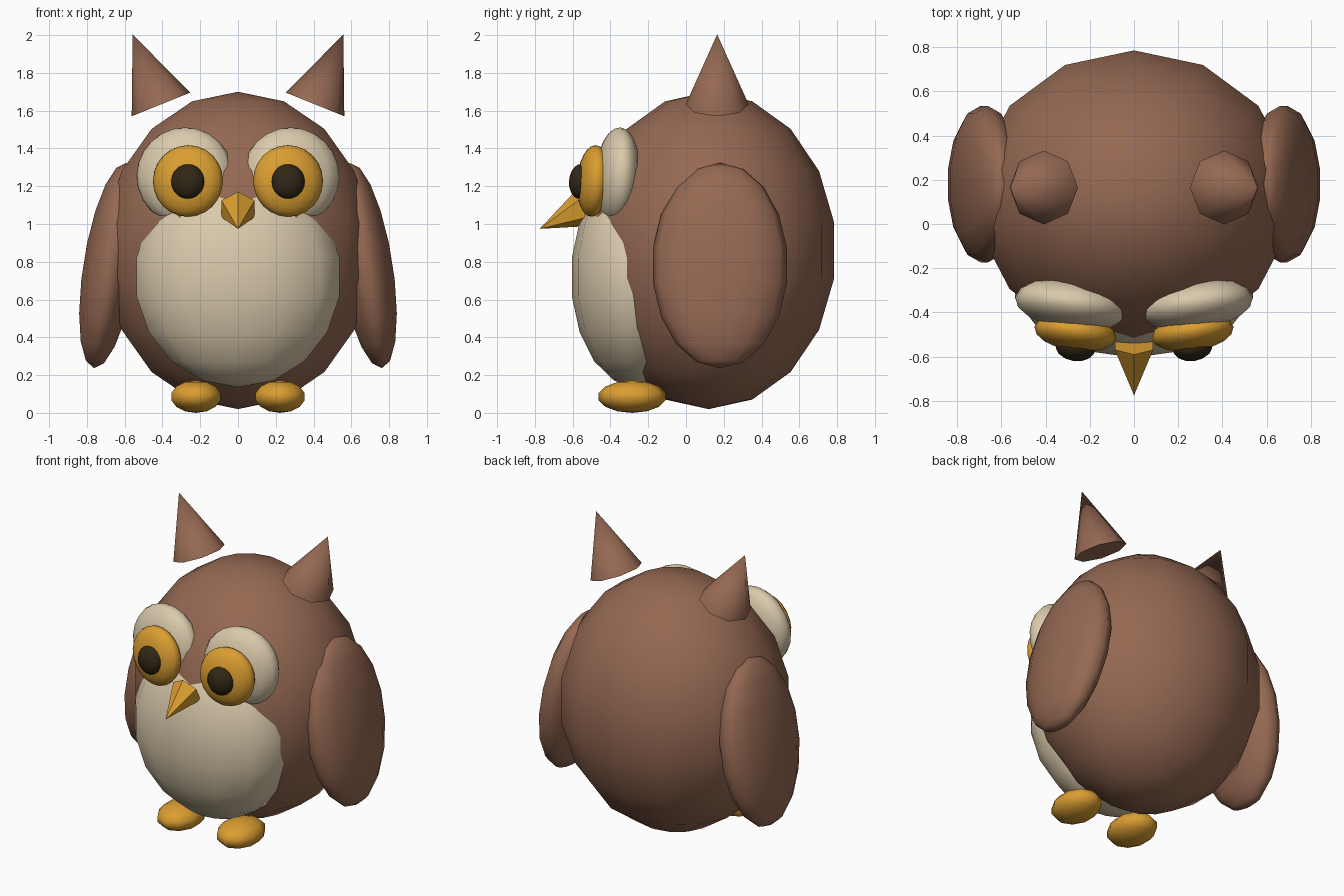
import bpy
import bmesh
from math import radians
from mathutils import Matrix, Euler, Vector

cube = bpy.data.objects.get("Cube")
if cube:
    bpy.data.objects.remove(cube, do_unlink=True)


def material(name, rgb):
    mat = bpy.data.materials.new(name)
    mat.use_nodes = True
    color = (*rgb, 1.0)
    mat.diffuse_color = color
    mat.node_tree.nodes["Principled BSDF"].inputs["Base Color"].default_value = color
    return mat


BROWN = material("feather_brown", (0.30, 0.14, 0.085))
CREAM = material("down_cream", (0.70, 0.59, 0.41))
AMBER = material("amber", (0.70, 0.34, 0.03))
BLACK = material("pupil_black", (0.03, 0.02, 0.008))


def finish(name, bm, mat, loc, rot, smooth):
    """Place the mesh and link it as a named object."""
    turn = Euler([radians(a) for a in rot]).to_matrix().to_4x4()
    bm.transform(Matrix.Translation(loc) @ turn)
    bmesh.ops.recalc_face_normals(bm, faces=bm.faces)
    for face in bm.faces:
        face.smooth = smooth and len(face.verts) < 5
    mesh = bpy.data.meshes.new(name)
    bm.to_mesh(mesh)
    bm.free()
    mesh.materials.append(mat)
    obj = bpy.data.objects.new(name, mesh)
    bpy.context.collection.objects.link(obj)
    return obj


def ellipsoid(name, mat, loc, radii, rot=(0, 0, 0), segments=14, rings=9):
    bm = bmesh.new()
    bmesh.ops.create_uvsphere(bm, u_segments=segments, v_segments=rings, radius=1)
    bm.transform(Matrix.Diagonal((*radii, 1)))
    return finish(name, bm, mat, loc, rot, True)


def cone(name, mat, loc, radius, height, sides, rot, smooth):
    """Cone with its base centred on loc, pointing along its own z."""
    bm = bmesh.new()
    bmesh.ops.create_cone(bm, cap_ends=True, segments=sides,
                          radius1=radius, radius2=0, depth=height)
    bmesh.ops.remove_doubles(bm, verts=bm.verts, dist=1e-5)
    bm.transform(Matrix.Translation((0, 0, height / 2)))
    return finish(name, bm, mat, loc, rot, smooth)


# Trunk
ellipsoid("body", BROWN, (0, 0.12, 0.86), (0.73, 0.675, 0.84))
ellipsoid("belly", CREAM, (0, -0.26, 0.72), (0.56, 0.35, 0.585))

# Beak, tipped downward
cone("beak", AMBER, (0, -0.548, 1.08), 0.10, 0.25, 6, (115, 0, 0), False)

# Paired parts
for side, s in (("left", 1), ("right", -1)):
    gaze = (-4, 0, 8 * s)
    ellipsoid(side + "_eye_disc", CREAM, (0.282 * s, -0.365, 1.255),
              (0.258, 0.115, 0.257), gaze, 16, 12)
    ellipsoid(side + "_iris", AMBER, (0.265 * s, -0.49, 1.228),
              (0.187, 0.085, 0.19), gaze, 16, 12)
    ellipsoid(side + "_pupil", BLACK, (0.265 * s, -0.56, 1.225),
              (0.09, 0.06, 0.092), gaze, 14, 10)
    ellipsoid(side + "_wing", BROWN, (0.677 * s, 0.18, 0.78),
              (0.145, 0.36, 0.55), (0, -9 * s, 0))
    ellipsoid(side + "_foot", AMBER, (0.223 * s, -0.285, 0.086),
              (0.14, 0.182, 0.086), (0, 0, 0), 10, 7)
    cone(side + "_ear", BROWN, (0.408 * s, 0.165, 1.633),
         0.167, 0.40, 8, (0, 22 * s, 0), True)
